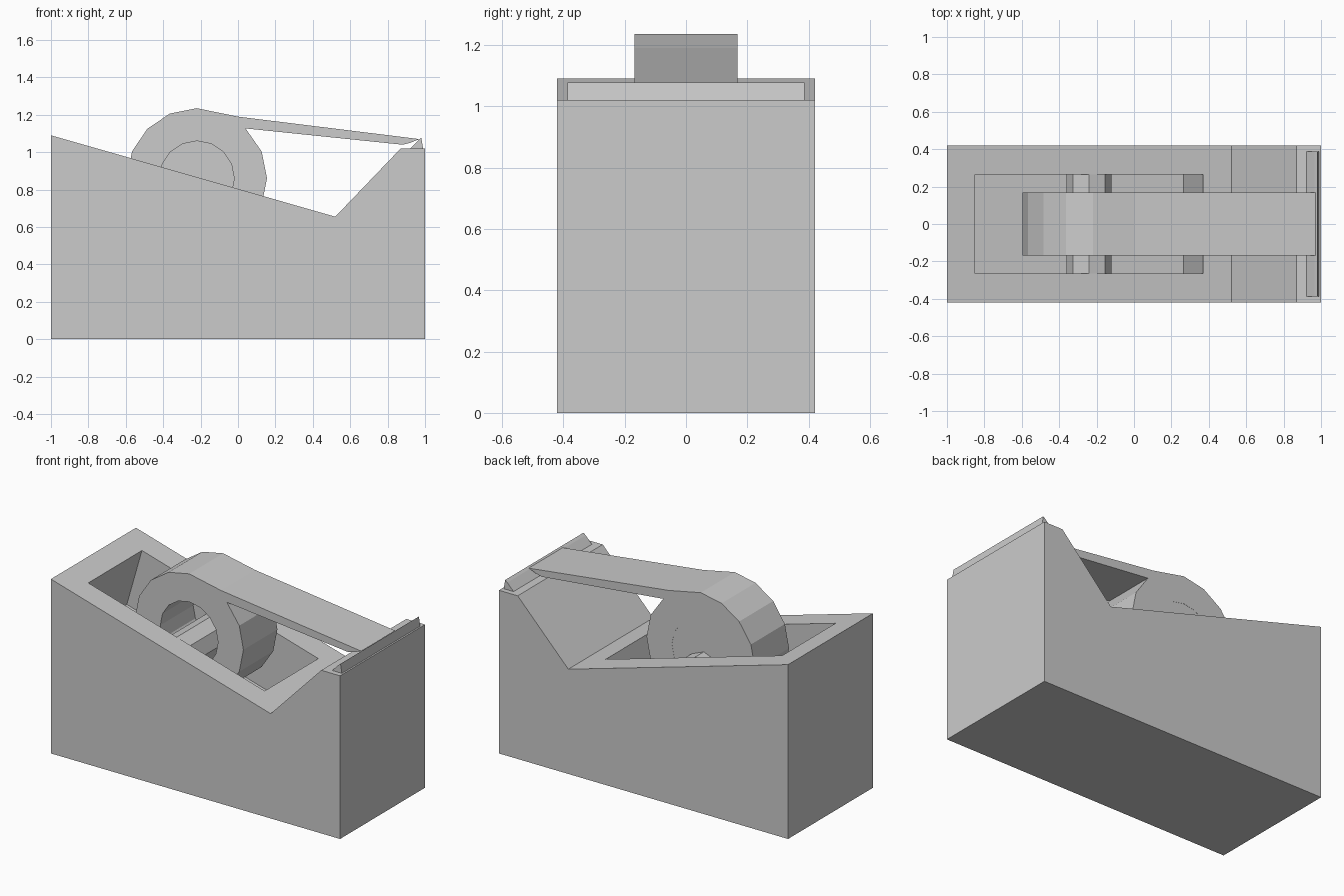
import bpy, bmesh
from math import sin, cos, pi
from mathutils import Vector

if "Cube" in bpy.data.objects:
    bpy.data.objects.remove(bpy.data.objects["Cube"])

grey = bpy.data.materials.new("light_grey")
grey.use_nodes = True
grey.diffuse_color = (0.6, 0.6, 0.6, 1)
grey.node_tree.nodes["Principled BSDF"].inputs["Base Color"].default_value = (0.6, 0.6, 0.6, 1)


def prism(name, profile, half, start=None):
    """Extrude an x-z profile along y."""
    y0 = -half if start is None else start
    bm = bmesh.new()
    face = bm.faces.new([bm.verts.new((x, y0, z)) for x, z in profile])
    grown = bmesh.ops.extrude_face_region(bm, geom=[face])
    verts = [v for v in grown["geom"] if isinstance(v, bmesh.types.BMVert)]
    bmesh.ops.translate(bm, verts=verts, vec=(0, half - y0, 0))
    bmesh.ops.recalc_face_normals(bm, faces=bm.faces)
    mesh = bpy.data.meshes.new(name)
    bm.to_mesh(mesh)
    bm.free()
    mesh.materials.append(grey)
    obj = bpy.data.objects.new(name, mesh)
    bpy.context.collection.objects.link(obj)
    return obj


def ring(cx, cz, r, sides, first=0, last=None):
    last = sides - 1 if last is None else last
    return [(cx + r * cos(2 * pi * i / sides), cz + r * sin(2 * pi * i / sides))
            for i in range(first, last + 1)]


def cut(obj, cutter):
    cutter.hide_render = True
    mod = obj.modifiers.new("cut", "BOOLEAN")
    mod.operation, mod.solver, mod.object = "DIFFERENCE", "EXACT", cutter
    bpy.context.view_layer.objects.active = obj
    bpy.ops.object.modifier_apply(modifier=mod.name)
    bpy.data.objects.remove(cutter)


# Body with a sloping deck
low, high = Vector((0.52, 0.655)), Vector((-1, 1.09))
body = prism("body", [(-1, 0), (1, 0), (1, 1.02), (0.87, 1.02), low, high], 0.42)

# Pocket cut square to the deck
along = (low - high).normalized()
normal = Vector((-along.y, along.x))


def deck(x, h):
    return low + along * ((x - low.x) / along.x) + normal * h


pocket = [deck(-0.85, 0.1), deck(-0.85, 0), deck(-0.85, -0.38),
          deck(0.37, -0.38), deck(0.37, 0), deck(0.37, 0.1)]
cut(body, prism("pocket_cutter", pocket, 0.265))

# Axle across the pocket
prism("axle", ring(-0.24, 0.75, 0.12, 8), 0.265)

# Tape roll with its free strip reaching the cutter
cx, cz = -0.22, 0.86
strip = [(0.97, 1.07), (0.92, 1.05), (0.88, 1.04), (0.04, 1.127)]
tape = prism("tape_roll", [(0, 1.19)] + ring(cx, cz, 0.375, 16, 4, 17) + strip[::-1], 0.168)
cut(tape, prism("core_cutter", ring(cx, cz, 0.2, 16), 0.3))
prism("core_web", ring(cx, cz, 0.2, 16), 0.167, 0.157)

# Cutting blade
prism("blade", [(0.92, 1.018), (0.99, 1.018), (0.98, 1.077), (0.965, 1.065)], 0.387)
